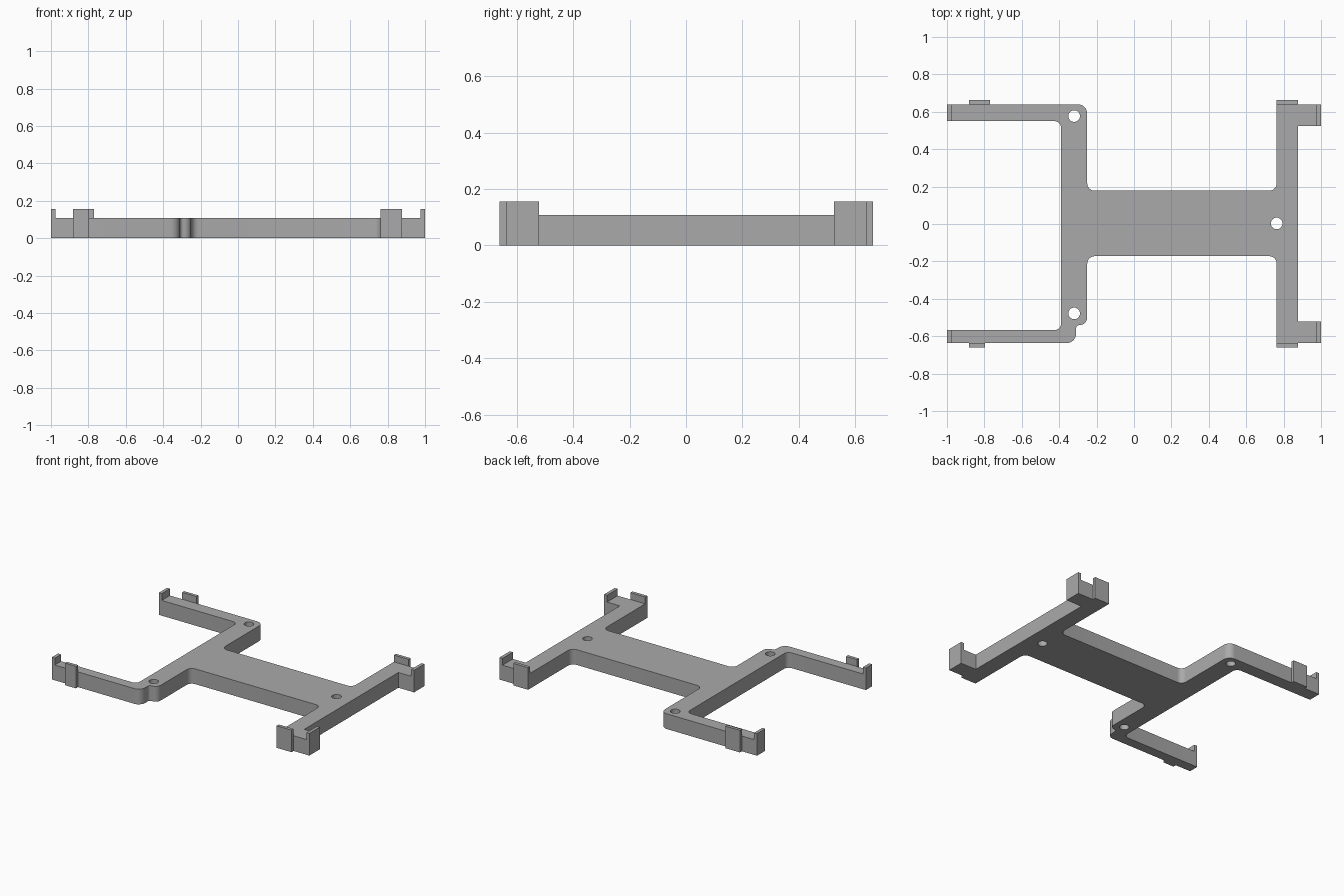
import bpy, bmesh, math
from mathutils import Vector

if "Cube" in bpy.data.objects:
    bpy.data.objects.remove(bpy.data.objects["Cube"], do_unlink=True)

PLATE, TOP = 0.107, 0.155

grey = bpy.data.materials.new("plain_grey")
grey.use_nodes = True
grey.diffuse_color = (0.4, 0.4, 0.4, 1)
grey.node_tree.nodes["Principled BSDF"].inputs["Base Color"].default_value = (0.4, 0.4, 0.4, 1)


def make_object(name, bm):
    bmesh.ops.recalc_face_normals(bm, faces=bm.faces)
    mesh = bpy.data.meshes.new(name)
    bm.to_mesh(mesh)
    bm.free()
    obj = bpy.data.objects.new(name, mesh)
    bpy.context.collection.objects.link(obj)
    mesh.materials.append(grey)
    return obj


def fillet(corners, steps=8):
    """Round each (x, y, radius) right-angled corner into an arc."""
    points = []
    for i, (x, y, r) in enumerate(corners):
        corner = Vector((x, y))
        if r == 0:
            points.append(corner)
            continue
        before = (Vector(corners[i - 1][:2]) - corner).normalized() * r
        after = (Vector(corners[(i + 1) % len(corners)][:2]) - corner).normalized() * r
        for s in range(steps + 1):
            a = math.pi / 2 * s / steps
            points.append(corner + before * (1 - math.sin(a)) + after * (1 - math.cos(a)))
    return points


def prism(name, points, z0, z1):
    bm = bmesh.new()
    face = bm.faces.new([bm.verts.new((p[0], p[1], z0)) for p in points])
    grown = bmesh.ops.extrude_face_region(bm, geom=[face])["geom"]
    moved = [g for g in grown if isinstance(g, bmesh.types.BMVert)]
    bmesh.ops.translate(bm, vec=(0, 0, z1 - z0), verts=moved)
    return make_object(name, bm)


def box(name, x0, x1, y0, y1, z0, z1):
    return prism(name, [(x0, y0), (x1, y0), (x1, y1), (x0, y1)], z0, z1)


# H-shaped frame with rounded corners
outline = [
    (-1, 0.64, 0), (-1, 0.55, 0), (-0.39, 0.55, 0.035), (-0.39, -0.567, 0.035),
    (-1, -0.567, 0), (-1, -0.637, 0), (-0.31, -0.637, 0.05), (-0.31, -0.54, 0.02),
    (-0.25, -0.54, 0.04), (-0.25, -0.172, 0.04), (0.763, -0.172, 0.04), (0.763, -0.637, 0),
    (1, -0.637, 0), (1, -0.52, 0), (0.878, -0.52, 0), (0.878, 0.525, 0),
    (1, 0.525, 0), (1, 0.64, 0), (0.763, 0.64, 0), (0.763, 0.178, 0.04),
    (-0.25, 0.178, 0.04), (-0.25, 0.64, 0.05),
]
frame = prism("frame", fillet(outline), 0, PLATE)

# Screw holes
for x, y in [(-0.32, 0.577), (-0.32, -0.478), (0.763, 0.003)]:
    circle = [(x + 0.031 * math.cos(a), y + 0.031 * math.sin(a))
              for a in (math.tau * i / 32 for i in range(32))]
    cutter = prism("hole_cutter", circle, -0.1, 0.3)
    cutter.hide_render = True
    mod = frame.modifiers.new("hole", 'BOOLEAN')
    mod.operation = 'DIFFERENCE'
    mod.solver = 'EXACT'
    mod.object = cutter
    bpy.context.view_layer.objects.active = frame
    bpy.ops.object.modifier_apply(modifier=mod.name)
    bpy.data.objects.remove(cutter, do_unlink=True)

bpy.ops.object.select_all(action='DESELECT')
frame.select_set(True)
bpy.context.view_layer.objects.active = frame
bpy.ops.object.shade_smooth_by_angle(angle=math.radians(30))

# Raised lips across the arm ends
for name, x0, x1, y0, y1 in [
    ("back_right_lip", -1, -0.977, 0.55, 0.64),
    ("front_right_lip", -1, -0.977, -0.637, -0.567),
    ("back_left_lip", 0.977, 1, 0.525, 0.64),
    ("front_left_lip", 0.977, 1, -0.637, -0.52),
]:
    box(name, x0, x1, y0, y1, PLATE, TOP)

# Upright tabs on the outer sides of the arms
for name, x0, x1, y0, y1 in [
    ("back_right_tab", -0.882, -0.77, 0.64, 0.662),
    ("front_right_tab", -0.882, -0.797, -0.66, -0.637),
    ("back_left_tab", 0.763, 0.878, 0.64, 0.662),
    ("front_left_tab", 0.763, 0.878, -0.66, -0.637),
]:
    box(name, x0, x1, y0, y1, 0, TOP)
